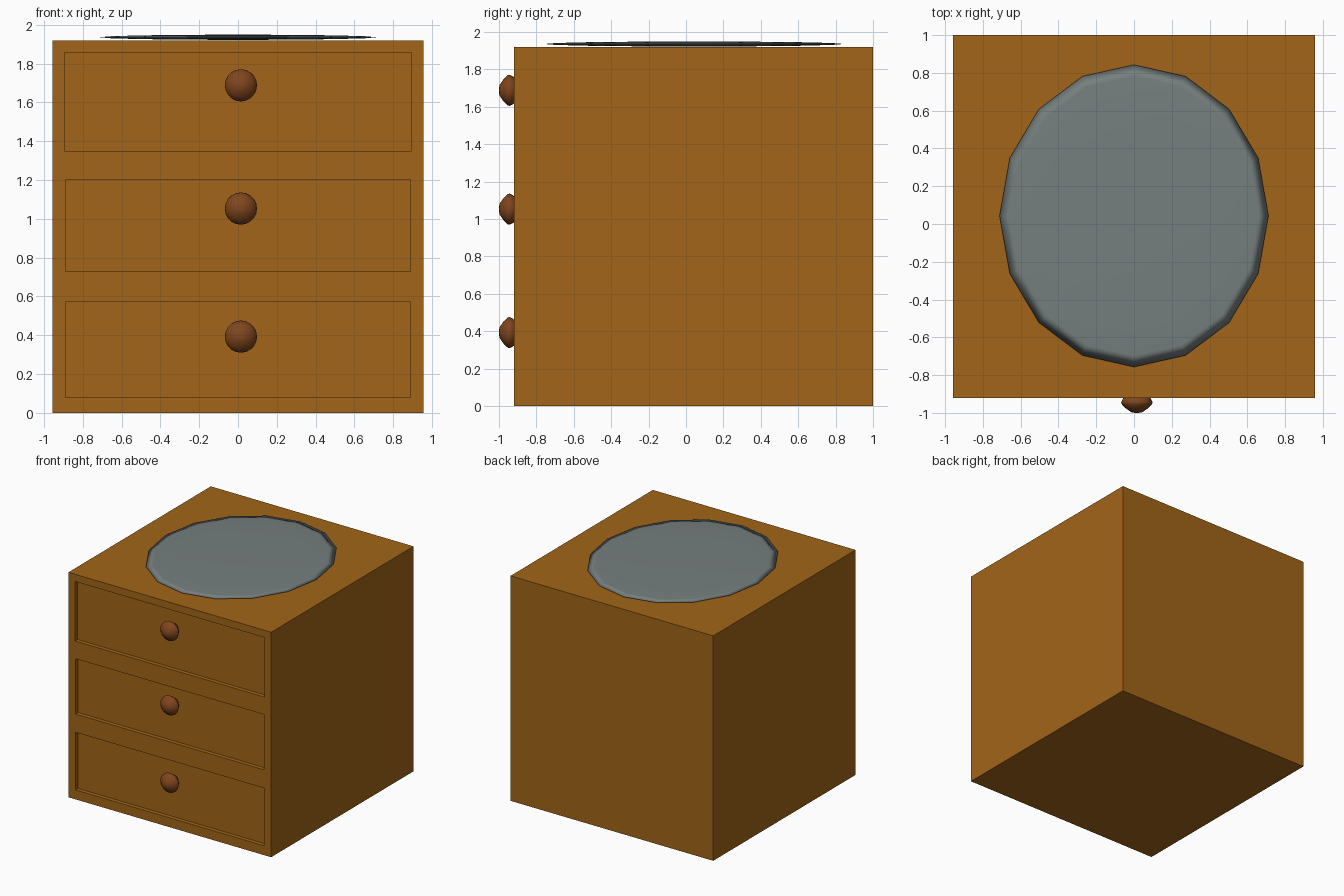
import bpy, math

if "Cube" in bpy.data.objects:
    bpy.data.objects.remove(bpy.data.objects["Cube"])

def material(name, rgb):
    m = bpy.data.materials.new(name)
    m.diffuse_color = (*rgb, 1)
    m.use_nodes = True
    m.node_tree.nodes["Principled BSDF"].inputs["Base Color"].default_value = m.diffuse_color
    return m

WOOD = material("wood", (0.36, 0.13, 0.009))
KNOB = material("dark_wood", (0.22, 0.06, 0.012))
GREY = material("grey_mat", (0.18, 0.21, 0.21))

def box(name, lo, hi, mat):
    bpy.ops.mesh.primitive_cube_add(size=1, location=[(a + b) / 2 for a, b in zip(lo, hi)])
    ob = bpy.context.object
    ob.name = name
    ob.scale = [b - a for a, b in zip(lo, hi)]
    bpy.ops.object.transform_apply(location=False, rotation=False, scale=True)
    ob.data.materials.append(mat)
    return ob

def lathe_y(name, x, z, profile, mat, n=20):
    """Revolve (radius, y) points about a horizontal axis through (x, z)."""
    verts, faces = [], []
    for r, y in profile:
        for i in range(n):
            a = 2 * math.pi * i / n
            verts.append((x + r * math.cos(a), y, z + r * math.sin(a)))
    for k in range(len(profile) - 1):
        for i in range(n):
            j = (i + 1) % n
            faces.append((k * n + i, k * n + j, (k + 1) * n + j, (k + 1) * n + i))
    faces.append(tuple(reversed(range(n))))
    faces.append(tuple(range((len(profile) - 1) * n, len(profile) * n)))
    me = bpy.data.meshes.new(name)
    me.from_pydata(verts, [], faces)
    me.materials.append(mat)
    ob = bpy.data.objects.new(name, me)
    bpy.context.collection.objects.link(ob)
    bpy.ops.object.select_all(action='DESELECT')
    ob.select_set(True)
    bpy.context.view_layer.objects.active = ob
    # outward normals, soft shading
    bpy.ops.object.mode_set(mode='EDIT')
    bpy.ops.mesh.select_all(action='SELECT')
    bpy.ops.mesh.normals_make_consistent(inside=False)
    bpy.ops.object.mode_set(mode='OBJECT')
    bpy.ops.object.shade_smooth_by_angle(angle=math.radians(60))
    return ob

# Cabinet body
FRONT, DEPTH = -0.92, 0.035
cabinet = box("cabinet", (-0.957, FRONT, 0), (0.957, 1.0, 1.92), WOOD)

# Drawer fronts: shallow recesses (bottom z, top z, half width, knob z)
drawers = [(0.08, 0.572, 0.89, 0.393), (0.728, 1.2, 0.89, 1.053), (1.35, 1.858, 0.895, 1.688)]
knob_profile = [(0.045, FRONT + DEPTH), (0.072, -0.922), (0.083, -0.942),
                (0.081, -0.953), (0.06, -0.975), (0.03, -0.996), (0.012, -1.0)]
for i, (z0, z1, hw, kz) in enumerate(drawers, 1):
    cutter = box(f"drawer_cutter_{i}", (-hw, FRONT - 0.1, z0), (hw, FRONT + DEPTH, z1), WOOD)
    cutter.hide_render = True
    mod = cabinet.modifiers.new("recess", 'BOOLEAN')
    mod.operation, mod.solver, mod.object = 'DIFFERENCE', 'EXACT', cutter
    bpy.context.view_layer.objects.active = cabinet
    bpy.ops.object.modifier_apply(modifier=mod.name)
    bpy.data.objects.remove(cutter)
    lathe_y(f"drawer_knob_{i}", 0.015, kz, knob_profile, KNOB)

# Oval mat on top: a very flat 16-sided lens
bpy.ops.mesh.primitive_uv_sphere_add(segments=16, ring_count=8, radius=1, location=(0, 0.043, 1.936))
top_mat = bpy.context.object
top_mat.name = "oval_top_mat"
top_mat.scale = (0.712, 0.8, 0.0135)
bpy.ops.object.transform_apply(location=False, rotation=False, scale=True)
top_mat.data.materials.append(GREY)
bpy.ops.object.shade_smooth()
